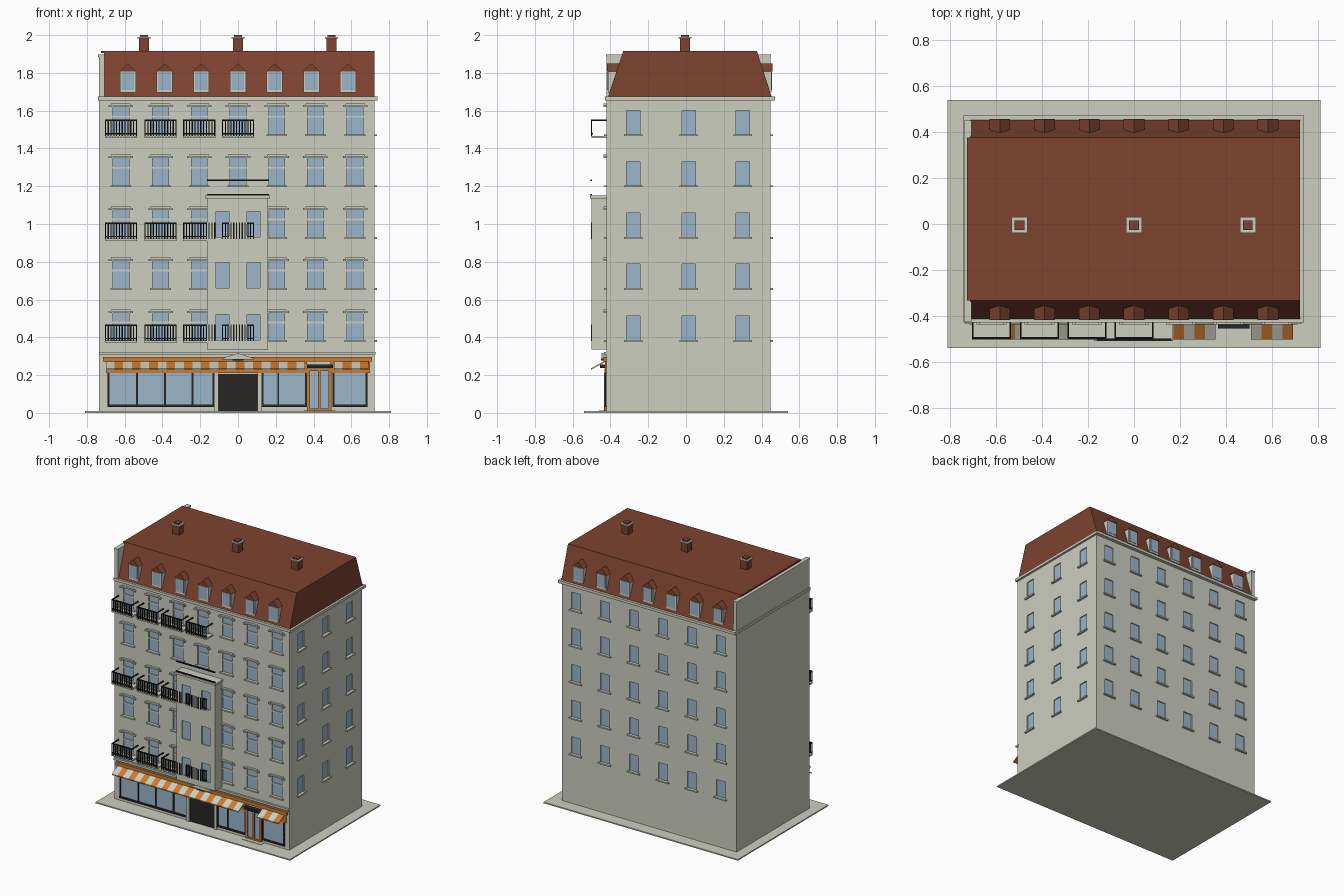
import bpy, bmesh, math

if "Cube" in bpy.data.objects:
    bpy.data.objects.remove(bpy.data.objects["Cube"])

def mat(name, r, g, b):
    m = bpy.data.materials.new(name)
    m.diffuse_color = (r, g, b, 1)
    m.use_nodes = True
    m.node_tree.nodes["Principled BSDF"].inputs["Base Color"].default_value = m.diffuse_color
    return m

WALL = mat("stone", 0.61, 0.62, 0.53)
ROOF = mat("roof_tile_brown", 0.205, 0.056, 0.029)
GLASS = mat("window_glass", 0.33, 0.46, 0.59)
ORANGE = mat("shop_orange", 0.60, 0.20, 0.03)
BLACK = mat("iron_black", 0.008, 0.008, 0.008)
DARK = mat("dark_wood", 0.02, 0.019, 0.017)

def finish(name, bm, *mats):
    bmesh.ops.recalc_face_normals(bm, faces=bm.faces)
    me = bpy.data.meshes.new(name)
    bm.to_mesh(me)
    bm.free()
    ob = bpy.data.objects.new(name, me)
    bpy.context.collection.objects.link(ob)
    for m in mats:
        me.materials.append(m)
    return ob

def boxes(name, items, m):
    """One object from many boxes given as (x0, x1, y0, y1, z0, z1)."""
    bm = bmesh.new()
    for x0, x1, y0, y1, z0, z1 in items:
        vs = bmesh.ops.create_cube(bm, size=1)["verts"]
        for v in vs:
            v.co = ((x0 + x1) / 2 + v.co.x * (x1 - x0),
                    (y0 + y1) / 2 + v.co.y * (y1 - y0),
                    (z0 + z1) / 2 + v.co.z * (z1 - z0))
    return finish(name, bm, m)

def prisms(name, items, m):
    """Extruded profiles: (function (a, z, t) -> point, profile, t0, t1)."""
    bm = bmesh.new()
    for f, prof, t0, t1 in items:
        a = [bm.verts.new(f(p, z, t0)) for p, z in prof]
        b = [bm.verts.new(f(p, z, t1)) for p, z in prof]
        bm.faces.new(a)
        bm.faces.new(b[::-1])
        n = len(prof)
        for i in range(n):
            bm.faces.new((a[i], b[i], b[(i + 1) % n], a[(i + 1) % n]))
    return finish(name, bm, m)

X0, X1, Y0, Y1, BAY = -0.735, 0.722, -0.42, 0.447, -0.50

def on(side, u0, u1, z0, z1, d0, d1):
    """Box on a wall: u along the wall, d outward from it."""
    if side == "front":
        return (u0, u1, Y0 - d1, Y0 - d0, z0, z1)
    if side == "bay":
        return (u0, u1, BAY - d1, BAY - d0, z0, z1)
    if side == "back":
        return (u0, u1, Y1 + d0, Y1 + d1, z0, z1)
    return (X1 + d0, X1 + d1, u0, u1, z0, z1)

# windows on all walls: recess, glass, sill, transom, hood
ROWS = [0.385, 0.66, 0.93, 1.205, 1.475]
COLS = [-0.62, -0.41, -0.205, 0, 0.205, 0.41, 0.62]
cuts, bay_cuts, glass, trim = [], [], [], []

def window(side, u, z, w, h, cutlist):
    cutlist.append(on(side, u - w, u + w, z, z + h, -0.012, 0.02))
    glass.append(on(side, u - w, u + w, z, z + h, -0.013, -0.008))
    if side != "bay":
        trim.append(on(side, u - w - 0.013, u + w + 0.013, z - 0.01, z, -0.005, 0.014))

for r, z in enumerate(ROWS):
    for c in COLS:
        if c == 0 and r < 3:
            continue
        window("front", c, z, 0.042, 0.145, cuts)
        trim.append(on("front", c - 0.042, c + 0.042, z + 0.088, z + 0.098, -0.013, -0.002))
        trim.append(on("front", c - 0.052, c + 0.052, z + 0.152, z + 0.162, -0.005, 0.016))
        for s in (-1, 1):
            trim.append(on("front", c + s * 0.056 - 0.009, c + s * 0.056 + 0.009,
                           z + 0.144, z + 0.154, -0.005, 0.016))
    for c in (-0.28, 0.015, 0.30):
        window("right", c, z, 0.036, 0.127, cuts)
    for i in range(6):
        window("back", -0.605 + 0.242 * i, z, 0.038, 0.127, cuts)
    if r < 3:
        for c in (-0.082, 0.082):
            window("bay", c, z, 0.035, 0.135, bay_cuts)

def carve(ob, cutlist, name):
    cutter = boxes(name, cutlist, WALL)
    cutter.hide_render = True
    cutter.hide_viewport = False
    cutter.display_type = 'WIRE'
    mod = ob.modifiers.new("window_recesses", 'BOOLEAN')
    mod.operation, mod.solver, mod.object = 'DIFFERENCE', 'EXACT', cutter
    bpy.context.view_layer.objects.active = ob
    bpy.ops.object.modifier_apply(modifier=mod.name)
    bpy.data.objects.remove(cutter)

carve(boxes("building_body", [(X0, X1, Y0, Y1, 0.005, 1.66)], WALL), cuts, "body_cutter")
carve(boxes("bay_body", [(-0.163, 0.16, BAY, -0.41, 0.335, 1.138)], WALL), bay_cuts, "bay_cutter")
boxes("window_glass", glass, GLASS)
boxes("window_trim", trim, WALL)

# pavement, cornices, parapet
boxes("pavement", [(-0.81, 0.81, -0.54, 0.54, 0, 0.009)], WALL)
boxes("cornices", [(-0.741, 0.738, -0.428, 0.472, 1.655, 1.675),
                   (-0.735, 0.727, -0.434, -0.41, 0.308, 0.323),
                   (-0.174, 0.170, -0.508, -0.41, 1.135, 1.15)], WALL)
boxes("left_parapet", [(X0, -0.708, Y0, Y1, 1.66, 1.885),
                       (-0.74, -0.706, Y0 - 0.003, Y1 + 0.003, 1.885, 1.897)], WALL)

# mansard roof
along_x = lambda p, z, t: (t, p, z)
along_y = lambda p, z, t: (p, t, z)
prisms("mansard_roof", [(along_x, [(-0.412, 1.675), (0.453, 1.675), (0.375, 1.917), (-0.332, 1.917)], -0.71, X1),
                        (along_x, [(-0.332, 1.905), (0.375, 1.905), (0.375, 1.917), (-0.332, 1.917)], -0.725, -0.70)], ROOF)

# dormers, front and back
walls, panes, gables = [], [], []
for i in range(7):
    c = -0.583 + 0.1943 * i
    gable = [(c - 0.045, 1.808), (c + 0.045, 1.808), (c, 1.85)]
    for y, s in ((-0.414, 1), (0.453, -1)):
        walls.append((c - 0.042, c + 0.042, *sorted((y, y + s * 0.06)), 1.695, 1.81))
        panes.append((c - 0.033, c + 0.033, *sorted((y - s * 0.003, y + s * 0.01)), 1.71, 1.806))
        gables.append((along_y, gable, y - s * 0.004, y + s * 0.07))
boxes("dormer_walls", walls, WALL)
boxes("dormer_glass", panes, GLASS)
prisms("dormer_roofs", gables, ROOF)

# chimneys
stacks, caps = [], []
for c in (-0.498, 0, 0.495):
    for r, z0, z1, out in ((0.027, 1.91, 1.984, stacks), (0.035, 1.982, 1.991, caps), (0.021, 1.985, 2.0, stacks)):
        out.append((c - r, c + r, -0.005 - r, -0.005 + r, z0, z1))
boxes("chimney_stacks", stacks, ROOF)
boxes("chimney_caps", caps, WALL)

# balconies
slabs, rails = [], []
for z in (0.37, 0.91, 1.455):
    for c in COLS[:4]:
        a, b = c - 0.085, c + 0.085
        slabs.append((a, b, -0.499, -0.41, z, z + 0.012))
        for h in (0.02, 0.09):
            rails.append((a, b, -0.499, -0.492, z + h, z + h + 0.007))
        for x in (a, b - 0.007):
            rails.append((x, x + 0.007, -0.499, -0.41, z + 0.09, z + 0.097))
        for i in range(12):
            x = a + 0.003 + i * 0.164 / 11
            rails.append((x - 0.003, x + 0.003, -0.503, -0.497, z + 0.01, z + 0.097))
boxes("balcony_slabs", slabs, WALL)
boxes("balcony_railings", rails, BLACK)
boxes("bay_roof_rails", [(-0.163, 0.163, -0.506, -0.498, z, z + 0.009) for z in (1.151, 1.227)], BLACK)

# shop front
boxes("shop_fascia", [(-0.715, 0.71, -0.436, -0.41, 0.272, 0.297),
                      (-0.70, 0.365, -0.430, -0.41, 0.21, 0.275),
                      (0.49, 0.70, -0.430, -0.41, 0.21, 0.275)], ORANGE)
boxes("shop_glass", [(a, b, -0.424, -0.41, 0.035, 0.212) for a, b in
                     ((-0.69, -0.125), (0.125, 0.365), (0.50, 0.685))], GLASS)
frames = [(x - 0.005, x + 0.005, -0.429, -0.41, 0.035, 0.21) for x in
          (-0.685, -0.535, -0.387, -0.24, -0.13, 0.13, 0.213, 0.36, 0.505, 0.68)]
frames += [(a, b, -0.430, -0.41, 0.03, 0.044) for a, b in ((-0.69, -0.125), (0.125, 0.365), (0.50, 0.685))]
boxes("shop_window_frames", frames, DARK)

# striped awnings, stripes by face number
def awning(name, x0, x1, n):
    bm = bmesh.new()
    prof = [(-0.425, 0.279), (-0.503, 0.236), (-0.503, 0.228), (-0.425, 0.271)]
    rings = [[bm.verts.new((x0 + (x1 - x0) * i / n, y, z)) for y, z in prof] for i in range(n + 1)]
    for i in range(n):
        for k in range(4):
            f = bm.faces.new((rings[i][k], rings[i + 1][k], rings[i + 1][(k + 1) % 4], rings[i][(k + 1) % 4]))
            f.material_index = i % 2
    bm.faces.new(rings[0])
    bm.faces.new(rings[-1])
    finish(name, bm, WALL, ORANGE)

awning("long_awning", -0.70, 0.355, 23)
awning("short_awning", 0.508, 0.692, 4)

# main entrance with pilasters and pediment
boxes("entrance_door", [(-0.105, 0.102, -0.424, -0.41, 0.009, 0.205)], DARK)
boxes("entrance_pilasters", [(s * 0.114 - 0.011, s * 0.114 + 0.011, -0.434, -0.41, 0.009, 0.21) for s in (-1, 1)], WALL)
prisms("entrance_pediment", [(along_y, [(-0.085, 0.283), (0.085, 0.283), (0.085, 0.289), (0, 0.316), (-0.085, 0.289)], -0.447, -0.41)], WALL)
boxes("pediment_lamp", [(-0.03, 0.03, -0.449, -0.43, 0.277, 0.284)], DARK)

# shop door
boxes("shop_door_frame", [(x - 0.007, x + 0.007, -0.432, -0.41, 0.009, 0.235) for x in (0.373, 0.43, 0.487)]
      + [(0.366, 0.494, -0.432, -0.41, z, z + 0.014) for z in (0.009, 0.222)], ORANGE)
boxes("shop_door_glass", [(0.37, 0.49, -0.424, -0.41, 0.01, 0.23)], GLASS)
boxes("shop_door_header", [(0.365, 0.503, -0.455, -0.41, 0.237, 0.255)], DARK)
boxes("shop_door_step", [(0.35, 0.515, -0.46, -0.41, 0.002, 0.012)], WALL)
